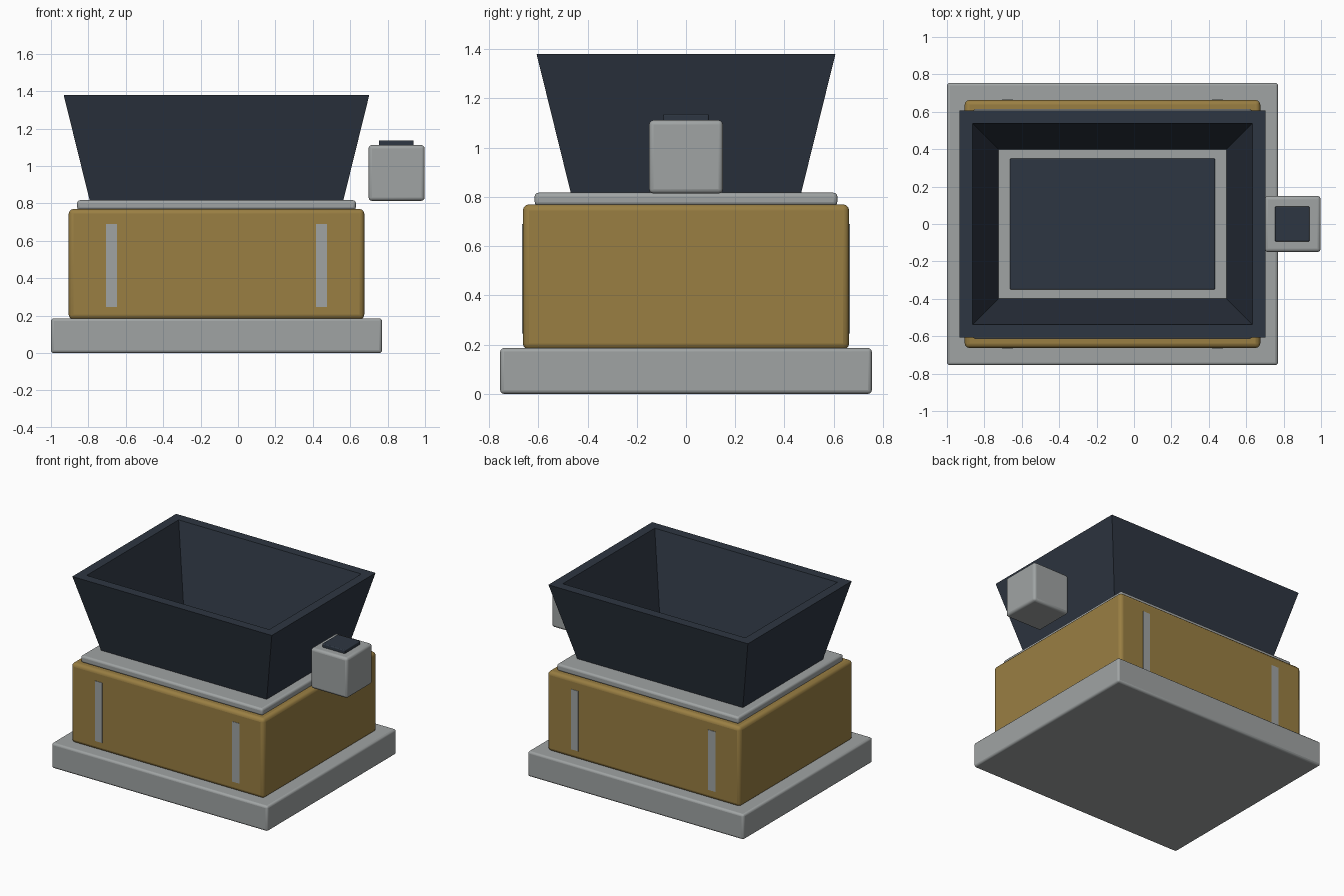
import bpy
import bmesh
import math

default = bpy.data.objects.get("Cube")
if default:
    bpy.data.objects.remove(default, do_unlink=True)


def material(name, rgb):
    mat = bpy.data.materials.new(name)
    mat.use_nodes = True
    mat.diffuse_color = (*rgb, 1)
    mat.node_tree.nodes["Principled BSDF"].inputs["Base Color"].default_value = (*rgb, 1)
    return mat


GREY = material("light grey metal", (0.35, 0.37, 0.37))
OCHRE = material("ochre paint", (0.32, 0.21, 0.055))
NAVY = material("dark slate", (0.027, 0.037, 0.054))

MID_X = -0.115  # centre of the stacked body


def finish(bm, name, mat):
    mesh = bpy.data.meshes.new(name)
    bm.to_mesh(mesh)
    bm.free()
    mesh.materials.append(mat)
    obj = bpy.data.objects.new(name, mesh)
    bpy.context.collection.objects.link(obj)
    return obj


def box(name, mat, x, y, half_x, half_y, z0, z1, bevel=0.0):
    """Box from its centre, half sizes and height range, with rounded edges."""
    bm = bmesh.new()
    bmesh.ops.create_cube(bm, size=2)
    for v in bm.verts:
        v.co = (x + v.co.x * half_x, y + v.co.y * half_y, z1 if v.co.z > 0 else z0)
    obj = finish(bm, name, mat)
    if bevel:
        mod = obj.modifiers.new("rounded edges", "BEVEL")
        mod.width = bevel
        mod.segments = 3
        bpy.ops.object.select_all(action="DESELECT")
        obj.select_set(True)
        bpy.context.view_layer.objects.active = obj
        bpy.ops.object.shade_smooth_by_angle(angle=math.radians(40))
    return obj


# Stacked base, body and deck
box("base_plinth", GREY, MID_X, 0, 0.885, 0.755, 0, 0.186, 0.015)
box("body", OCHRE, MID_X, 0, 0.79, 0.663, 0.18, 0.77, 0.025)
box("deck_plate", GREY, MID_X, 0, 0.745, 0.615, 0.765, 0.817, 0.015)

# Upright trim strips on the front and back
for side, y in (("front", -0.663), ("back", 0.663)):
    for hand, sign in (("right", -1), ("left", 1)):
        box(f"{side}_{hand}_strip", GREY, MID_X + sign * 0.562, y, 0.03, 0.003, 0.245, 0.69)

# Flared hopper, an open tapered sleeve with a flat rim
bm = bmesh.new()
loops = []
for half_x, half_y, z in ((0.677, 0.467, 0.812), (0.817, 0.607, 1.38),
                          (0.748, 0.538, 1.38), (0.608, 0.398, 0.812)):
    loops.append([bm.verts.new((MID_X + sx * half_x, sy * half_y, z))
                  for sx, sy in ((-1, -1), (1, -1), (1, 1), (-1, 1))])
for i, low in enumerate(loops):
    high = loops[(i + 1) % len(loops)]
    for k in range(4):
        n = (k + 1) % 4
        bm.faces.new((low[k], low[n], high[n], high[k]))
bmesh.ops.recalc_face_normals(bm, faces=bm.faces)
finish(bm, "hopper", NAVY)

# Dark feed plate on the hopper floor
box("feed_plate", NAVY, MID_X, 0, 0.548, 0.35, 0.81, 0.828, 0.005)

# Control box on the left with a button on top
box("control_box", GREY, 0.848, 0, 0.15, 0.15, 0.814, 1.112, 0.018)
box("control_button", NAVY, 0.846, 0, 0.093, 0.093, 1.105, 1.137, 0.006)
